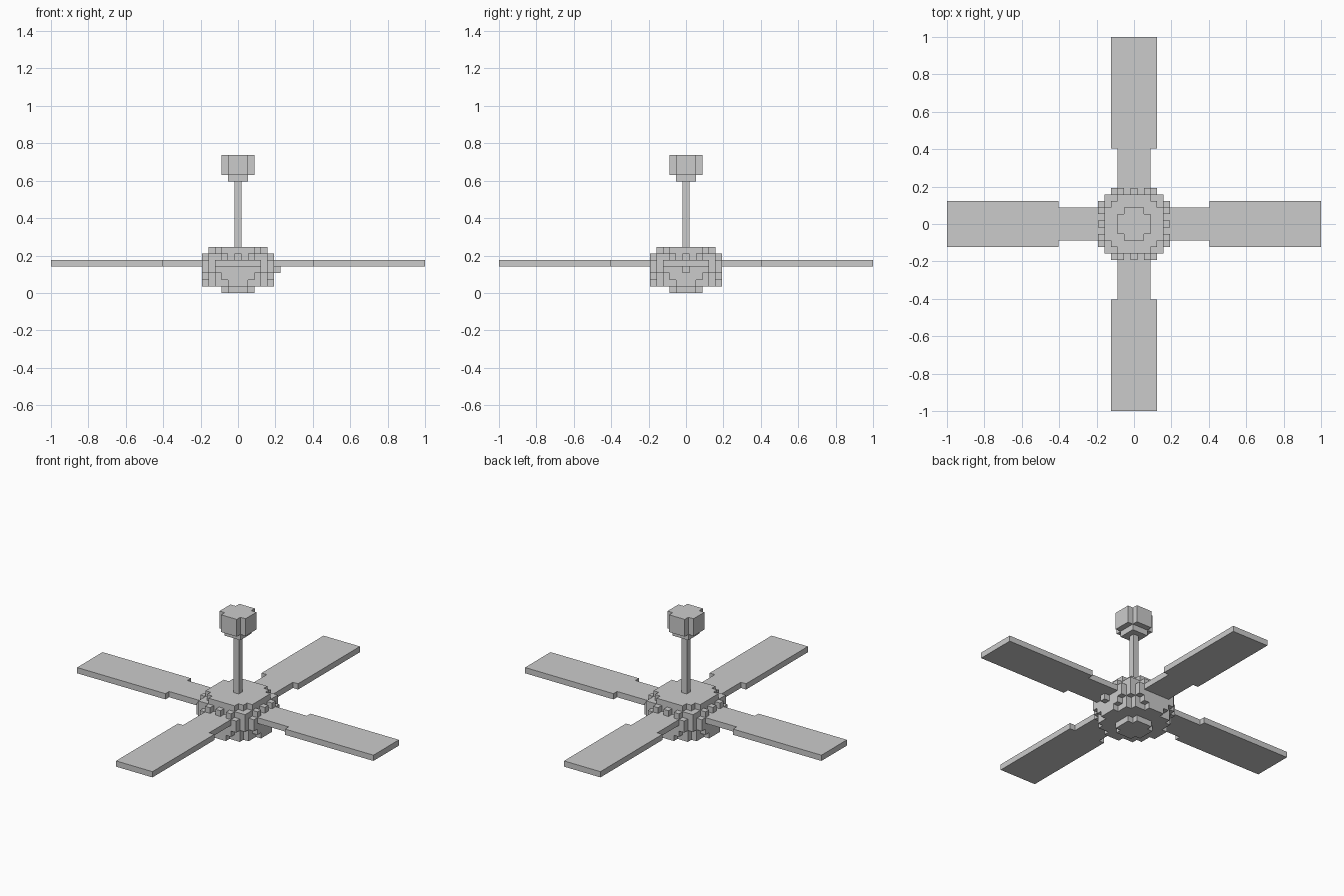
import bpy, bmesh, math
from mathutils import Vector, Matrix

if "Cube" in bpy.data.objects:
    bpy.data.objects.remove(bpy.data.objects["Cube"])

U = 2 / 57  # size of one block


def disc(halves, k):
    """Blocks of a stepped round layer: halves[|y|] is the half-width of that row."""
    n = len(halves) - 1
    return {(x, y, k) for y in range(-n, n + 1)
            for x in range(-halves[abs(y)], halves[abs(y)] + 1)}


def block_part(name, cells, turn=0):
    """Outer skin of a set of blocks, flat areas merged."""
    bm = bmesh.new()
    verts = {}

    def vert(p):
        if p not in verts:
            verts[p] = bm.verts.new(((p[0] - .5) * U, (p[1] - .5) * U, p[2] * U))
        return verts[p]

    for c in cells:
        for axis in range(3):
            for side in (0, 1):
                nb = list(c)
                nb[axis] += 2 * side - 1
                if tuple(nb) in cells:
                    continue
                a, b = (axis + 1) % 3, (axis + 2) % 3
                quad = []
                for da, db in ((0, 0), (1, 0), (1, 1), (0, 1)):
                    p = list(c)
                    p[axis] += side
                    p[a] += da
                    p[b] += db
                    quad.append(vert(tuple(p)))
                bm.faces.new(quad if side else quad[::-1])
    bmesh.ops.dissolve_limit(bm, angle_limit=0.01, verts=bm.verts, edges=bm.edges)
    bm.transform(Matrix.Rotation(turn, 4, 'Z'))
    mesh = bpy.data.meshes.new(name)
    bm.to_mesh(mesh)
    bm.free()
    obj = bpy.data.objects.new(name, mesh)
    bpy.context.collection.objects.link(obj)
    return obj


# Motor housing: stacked round layers, bottom to top
layers = [[2, 2, 1],
          [5, 5, 4, 4, 3, 1],
          [5, 5, 5, 4, 3, 2],
          [5, 5, 5, 5, 4, 3],
          [5, 5, 5, 5, 4, 3],
          [4, 4, 4, 4, 3],
          [4, 4, 4, 3, 2]]
housing = set()
for k, halves in enumerate(layers):
    housing |= disc(halves, k)
# Notched rim around the top of the housing
for s in (-5, 5):
    for t in (-2, 0, 2):
        housing |= {(s, t, 5), (t, s, 5)}
for sx in (-1, 1):
    for sy in (-1, 1):
        housing |= {(4 * sx, 4 * sy, 5)}
# Switch knob on the right side
housing.add((6, 0, 3))
block_part("motor_housing", housing)

# Down rod
block_part("down_rod", {(0, 0, k) for k in range(7, 17)})

# Ceiling canopy with its narrow collar
canopy = disc([1, 1], 17)
for k in range(18, 21):
    canopy |= disc([2, 2, 1], k)
block_part("ceiling_canopy", canopy)

# Four blades, each with a narrower root
blade = {(x, y, 4) for x in range(6, 29) for y in range(-3, 4)
         if x >= 12 or abs(y) <= 2}
for i in range(4):
    block_part(f"blade_{i + 1}", blade, i * math.pi / 2)
